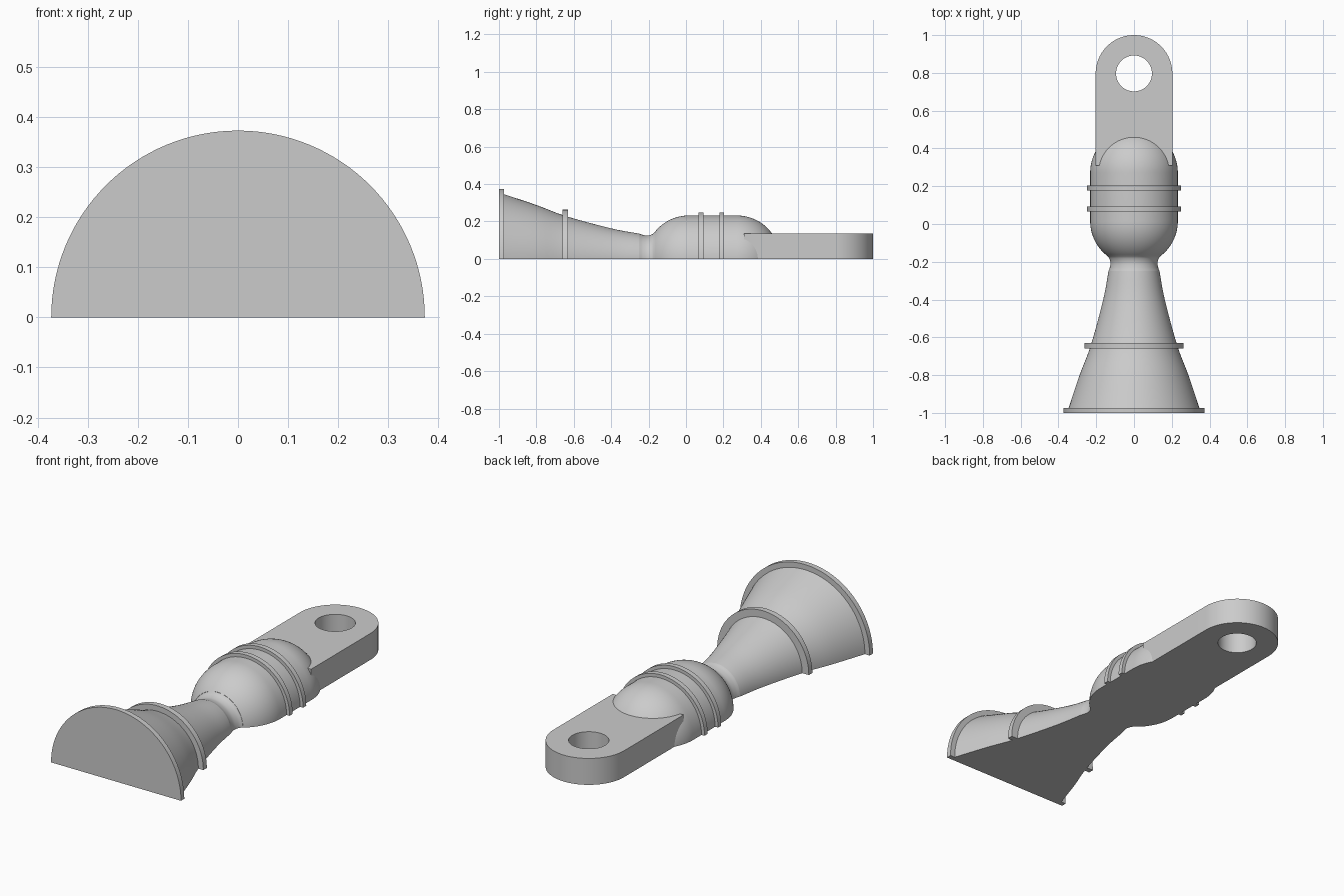
import bpy, bmesh
from math import sin, cos, pi, radians, asin
from mathutils import Vector

cube = bpy.data.objects.get("Cube")
if cube:
    bpy.data.objects.remove(cube, do_unlink=True)

grey = bpy.data.materials.new("plain grey")
grey.use_nodes = True
grey.diffuse_color = (0.6, 0.6, 0.6, 1)
grey.node_tree.nodes["Principled BSDF"].inputs["Base Color"].default_value = (0.6, 0.6, 0.6, 1)


def finish(name, bm):
    bmesh.ops.recalc_face_normals(bm, faces=bm.faces)
    mesh = bpy.data.meshes.new(name)
    bm.to_mesh(mesh)
    bm.free()
    mesh.materials.append(grey)
    obj = bpy.data.objects.new(name, mesh)
    bpy.context.collection.objects.link(obj)
    bpy.ops.object.select_all(action='DESELECT')
    obj.select_set(True)
    bpy.context.view_layer.objects.active = obj
    bpy.ops.object.shade_smooth_by_angle(angle=radians(30))
    return obj


def half_turned(name, profile):
    """Solid half of a turned shape; profile is (y, radius) along the y axis."""
    points = [(profile[0][0], 0)] + profile + [(profile[-1][0], 0)]
    bm = bmesh.new()
    verts = [bm.verts.new((r, y, 0)) for y, r in points]
    edges = [bm.edges.new(pair) for pair in zip(verts, verts[1:])]
    bmesh.ops.spin(bm, geom=verts + edges, cent=(0, 0, 0), axis=(0, 1, 0),
                   angle=-pi, steps=64)
    bmesh.ops.remove_doubles(bm, verts=bm.verts, dist=0.0001)
    rim = [e for e in bm.edges if e.is_boundary]
    bmesh.ops.triangle_fill(bm, edges=rim, use_beauty=True)  # flat underside
    return finish(name, bm)


def smooth_path(points, steps=6):
    """Catmull-Rom curve through the profile points."""
    p = [Vector(q) for q in points]
    p = [2 * p[0] - p[1]] + p + [2 * p[-1] - p[-2]]
    out = []
    for a, b, c, d in zip(p, p[1:], p[2:], p[3:]):
        for i in range(steps):
            t = i / steps
            out.append(tuple(0.5 * (2 * b + (c - a) * t + (2 * a - 5 * b + 4 * c - d) * t ** 2
                                    + (3 * b - a - 3 * c + d) * t ** 3)))
    return out + [tuple(points[-1])]


# Flared horn and waisted neck
half_turned("flared_horn", smooth_path([(-0.98, 0.348), (-0.8, 0.288), (-0.64, 0.228),
                                        (-0.4, 0.163), (-0.25, 0.135)]))
half_turned("neck", smooth_path([(-0.25, 0.135), (-0.23, 0.128), (-0.205, 0.125),
                                 (-0.18, 0.132), (-0.165, 0.145)]))

# Capsule body: round front cut at the neck, straight middle, full dome at the back
R, front, back = 0.232, 0.015, 0.272
start = asin(0.145 / R)
profile = []
for i in range(17):
    a = start + (pi / 2 - start) * i / 16
    profile.append((front - R * cos(a), R * sin(a)))
for i in range(24):
    a = pi / 2 * i / 24
    profile.append((back + R * sin(a), R * cos(a)))
profile.append((back + R, 0.0005))
half_turned("capsule_body", profile)

# End flange and raised rings
for name, y0, y1, r in [("end_flange", -1.0, -0.973, 0.373), ("horn_ring", -0.66, -0.631, 0.263),
                        ("front_body_ring", 0.067, 0.093, 0.249),
                        ("back_body_ring", 0.178, 0.204, 0.249)]:
    half_turned(name, [(y0, r), (y1, r)])

# Hanging tab with a round hole
W, CY, HOLE, H, N = 0.203, 0.797, 0.095, 0.137, 64
outer = [(-W, 0.31), (W, 0.31)] + [(W * cos(pi * i / N), CY + W * sin(pi * i / N))
                                   for i in range(N + 1)]
hole = [(HOLE * cos(2 * pi * i / N), CY + HOLE * sin(2 * pi * i / N)) for i in range(N)]
bm = bmesh.new()
for loop in (outer, hole):
    vs = [bm.verts.new((x, y, 0)) for x, y in loop]
    for i, v in enumerate(vs):
        bm.edges.new((v, vs[i - 1]))
bmesh.ops.triangle_fill(bm, edges=bm.edges[:], use_beauty=True, normal=(0, 0, 1))
top = bmesh.ops.extrude_face_region(bm, geom=bm.faces[:], use_keep_orig=True)["geom"]
bmesh.ops.translate(bm, vec=(0, 0, H), verts=[g for g in top if isinstance(g, bmesh.types.BMVert)])
finish("hanging_tab", bm)
